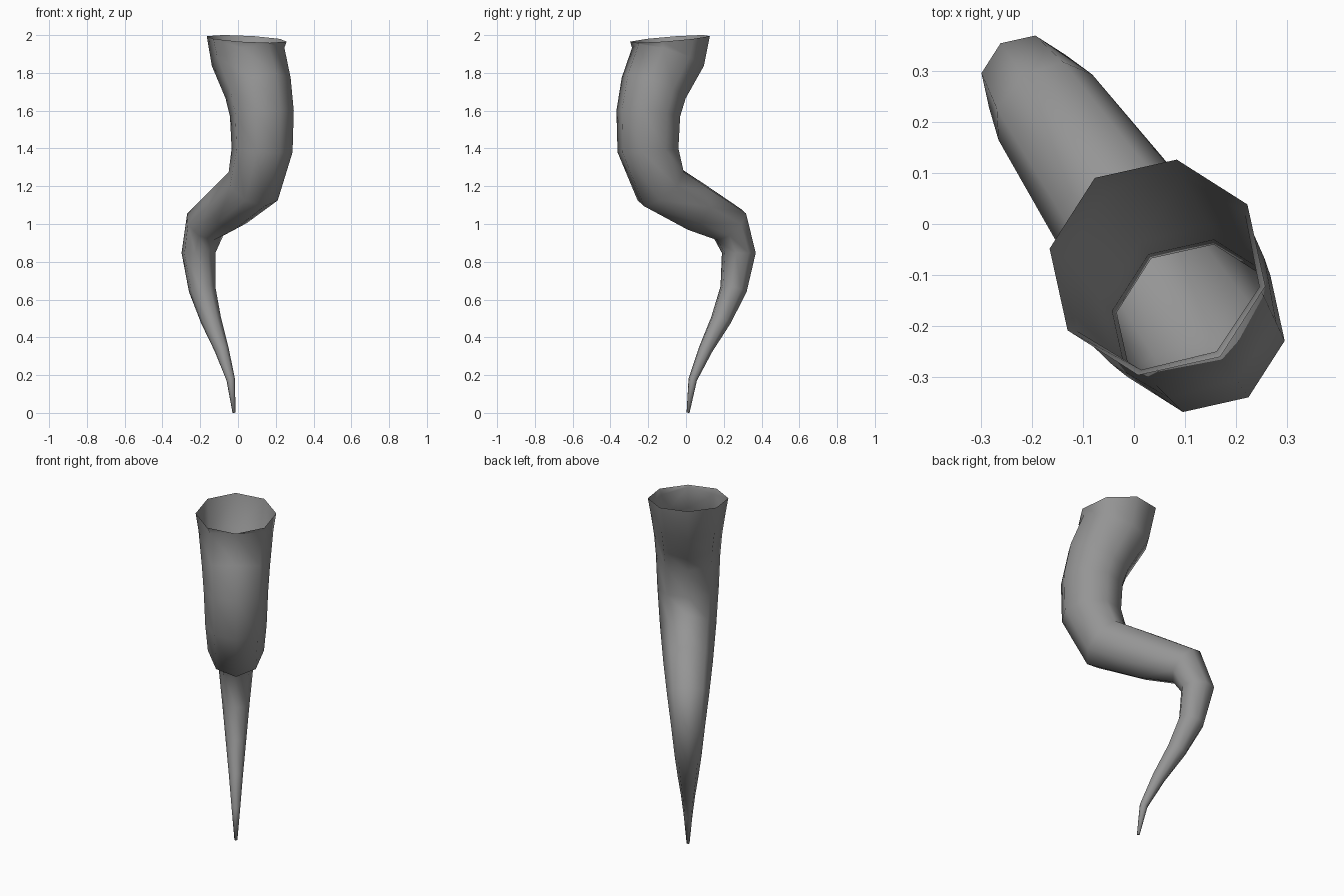
import bpy, bmesh, math
from mathutils import Vector

cube = bpy.data.objects.get("Cube")
if cube:
    bpy.data.objects.remove(cube, do_unlink=True)

SIDES = 8
ORIGIN = Vector((0.046, -0.085, 0))
BEND = Vector((math.cos(math.radians(-55)), math.sin(math.radians(-55)), 0))  # bending direction
ACROSS = Vector((-BEND.y, BEND.x, 0))
UP = Vector((0, 0, 1))

# Rings from rim to tip: offset along bend, height, radius, tilt in degrees
RINGS = [
    (0.0, 1.98, 0.215, -5.5),
    (0.013, 1.885, 0.2, 20),
    (0.105, 1.72, 0.182, 25),
    (0.14, 1.585, 0.172, 7),
    (0.142, 1.39, 0.164, -5),
    (0.06, 1.2, 0.15, -45),
    (-0.17, 1.09, 0.132, -66),
    (-0.383, 0.997, 0.112, -48),
    (-0.445, 0.847, 0.091, 0),
    (-0.411, 0.655, 0.072, 17),
    (-0.329, 0.49, 0.055, 25),
    (-0.23, 0.335, 0.038, 28),
    (-0.147, 0.175, 0.023, 18),
    (-0.117, 0.001, 0.008, 5),
]

# Horn material
grey = bpy.data.materials.new("horn grey")
grey.use_nodes = True
colour = (0.3, 0.3, 0.3, 1)
grey.diffuse_color = colour
grey.node_tree.nodes["Principled BSDF"].inputs["Base Color"].default_value = colour


def add_ring(bm, offset, height, radius, tilt):
    """One octagon, tilted in the bending plane."""
    t = math.radians(tilt)
    lean = BEND * math.cos(t) + UP * math.sin(t)
    centre = ORIGIN + BEND * offset + UP * height
    angles = [2 * math.pi * i / SIDES for i in range(SIDES)]
    return [bm.verts.new(centre + radius * (lean * math.cos(a) + ACROSS * math.sin(a)))
            for a in angles]


# Hollow horn, open at the rim and closed at the tip
bm = bmesh.new()
rings = [add_ring(bm, *r) for r in RINGS]
for upper, lower in zip(rings, rings[1:]):
    for i in range(SIDES):
        j = (i + 1) % SIDES
        bm.faces.new((upper[i], lower[i], lower[j], upper[j]))
bm.faces.new(list(reversed(rings[-1])))
for face in bm.faces:
    face.smooth = True

mesh = bpy.data.meshes.new("horn")
bm.to_mesh(mesh)
bm.free()
mesh.materials.append(grey)
horn = bpy.data.objects.new("horn", mesh)
bpy.context.collection.objects.link(horn)
